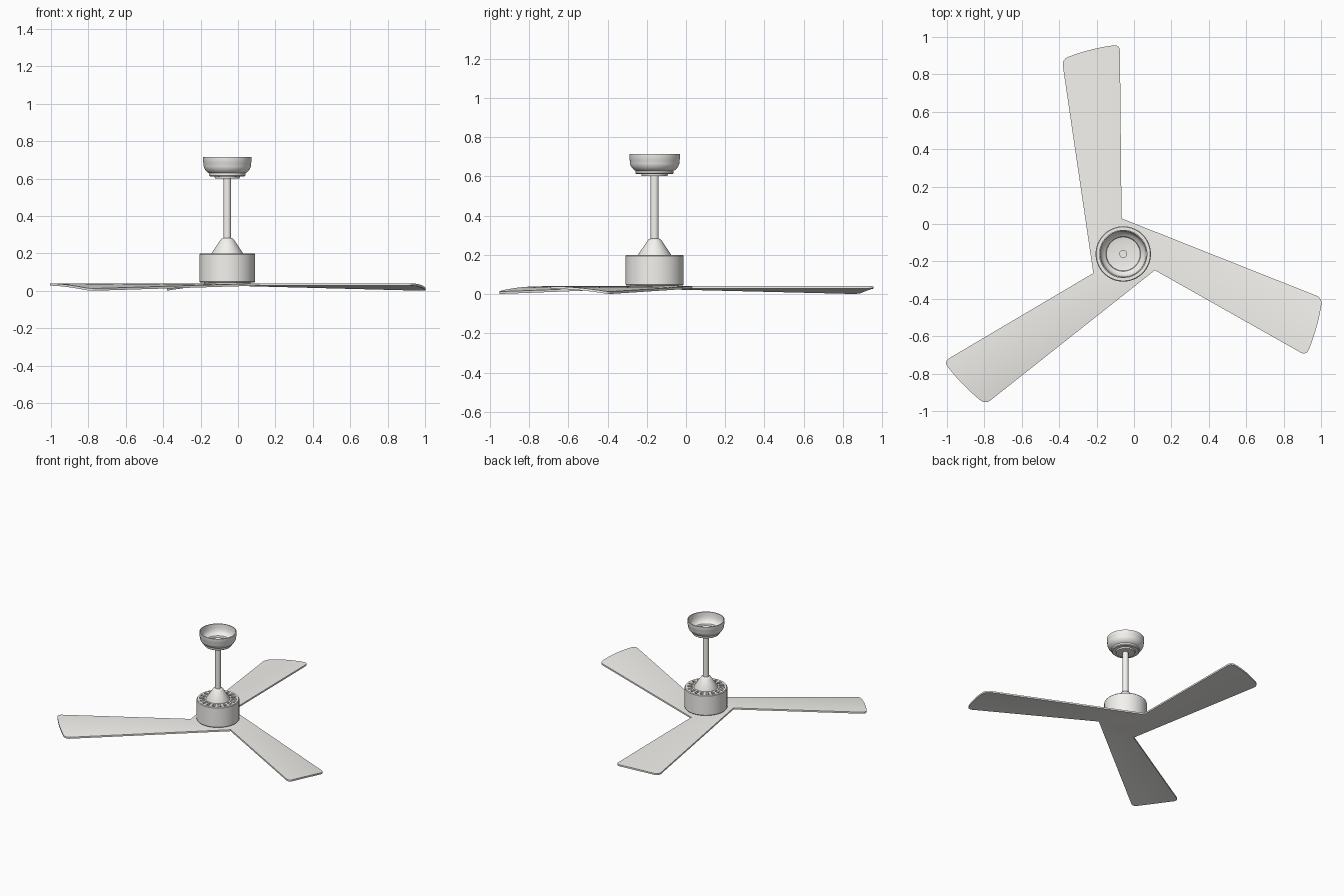
import bpy, bmesh, math
from mathutils import Vector, Matrix

if "Cube" in bpy.data.objects:
    bpy.data.objects.remove(bpy.data.objects["Cube"])

CX, CY = -0.0575, -0.16   # fan axis

paint = bpy.data.materials.new("off_white")
paint.diffuse_color = (0.90, 0.89, 0.86, 1)
paint.use_nodes = True
paint.node_tree.nodes["Principled BSDF"].inputs["Base Color"].default_value = paint.diffuse_color


def finish(name, bm, angle=35):
    bmesh.ops.recalc_face_normals(bm, faces=bm.faces[:])
    me = bpy.data.meshes.new(name)
    bm.to_mesh(me)
    bm.free()
    me.materials.append(paint)
    ob = bpy.data.objects.new(name, me)
    bpy.context.collection.objects.link(ob)
    ob.location = (CX, CY, 0)
    bpy.ops.object.select_all(action='DESELECT')
    ob.select_set(True)
    bpy.context.view_layer.objects.active = ob
    bpy.ops.object.shade_smooth_by_angle(angle=math.radians(angle))
    return ob


def lathe(name, profile, segs=64):
    bm = bmesh.new()
    vs = [bm.verts.new((r, 0, z)) for r, z in profile]
    es = [bm.edges.new(p) for p in zip(vs, vs[1:])]
    bmesh.ops.spin(bm, geom=vs + es, cent=(0, 0, 0), axis=(0, 0, 1),
                   angle=2 * math.pi, steps=segs, use_duplicate=False)
    bmesh.ops.remove_doubles(bm, verts=bm.verts[:], dist=1e-5)
    return finish(name, bm)


# Ceiling canopy: open stepped bowl
lathe("ceiling_canopy", [
    (0, 0.602), (0.066, 0.602), (0.068, 0.612), (0.092, 0.612), (0.097, 0.617),
    (0.097, 0.629), (0.103, 0.632), (0.113, 0.641), (0.121, 0.652), (0.126, 0.665),
    (0.127, 0.683), (0.129, 0.687), (0.129, 0.715), (0.123, 0.715), (0.122, 0.687),
    (0.118, 0.666), (0.11, 0.65), (0.093, 0.638), (0.09, 0.625), (0.062, 0.62), (0, 0.62)])

# Down rod
lathe("down_rod", [(0, 0.2), (0.021, 0.2), (0.021, 0.64), (0, 0.64)], 32)

# Cone cover over the motor
lathe("rod_cover", [(0, 0.175), (0.085, 0.175), (0.085, 0.2), (0.036, 0.273),
                    (0.030, 0.28), (0.022, 0.283), (0, 0.283)])

# Motor housing with recessed vent channel in its top
lathe("motor_housing", [
    (0, 0.045), (0.145, 0.045), (0.148, 0.049), (0.148, 0.195), (0.144, 0.2),
    (0.129, 0.2), (0.129, 0.175), (0.094, 0.175), (0.094, 0.2), (0, 0.2)])

# Spokes between the vents
bm = bmesh.new()
N = 18
for i in range(N):
    def ring(z):
        out = []
        for r, k in ((0.092, -0.25), (0.131, -0.25), (0.131, 0.25), (0.092, 0.25)):
            a = 2 * math.pi * (i + k) / N
            out.append(bm.verts.new((r * math.cos(a), r * math.sin(a), z)))
        return out
    lo, hi = ring(0.174), ring(0.1998)
    bm.faces.new(lo)
    bm.faces.new(hi)
    for j in range(4):
        k = (j + 1) % 4
        bm.faces.new((lo[j], lo[k], hi[k], hi[j]))
finish("vent_spokes", bm)

# Hub collar between housing and blades
lathe("hub_collar", [(0, 0.03), (0.125, 0.03), (0.125, 0.047), (0, 0.047)])

# Three blades joined by a flat centre triangle
TOP, DROP, RC, THICK = 0.04, 0.028, 0.032, 0.012
root_r = Vector((-0.009, 0.19))
root_l = Matrix.Rotation(math.radians(120), 2) @ root_r
tip_l, tip_r = Vector((-0.328, 1.04)), Vector((-0.018, 1.119))
M, U = 24, 16


def corner(d):
    return RC - math.sqrt(max(RC * RC - (RC - d) ** 2, 0)) if d < RC else 0


bm = bmesh.new()
loop = []
for b in range(3):
    rot = Matrix.Rotation(math.radians(120 * b), 2)
    cols = []
    for i in range(M + 1):
        v = 0.5 - 0.5 * math.cos(math.pi * i / M)
        a, e = root_l.lerp(root_r, v), tip_l.lerp(tip_r, v)
        d = e - a
        width = (tip_r - tip_l).length
        end = d.length + 0.012 * 4 * v * (1 - v) - corner(min(v, 1 - v) * width)
        col = []
        for j in range(U + 1):
            s = end / d.length * j / U
            p = rot @ (a + d * s)
            col.append(bm.verts.new((p.x, p.y, TOP - DROP * s * (1 - v) ** 2)))
        cols.append(col)
    for c0, c1 in zip(cols, cols[1:]):
        for j in range(U):
            bm.faces.new((c0[j], c0[j + 1], c1[j + 1], c1[j]))
    # root edge runs clockwise, so reverse it for the centre face
    loop += [c[0] for c in reversed(cols)]
seen = []
for p in loop:
    if not seen or (p.co - seen[-1].co).length > 1e-4:
        seen.append(p)
if (seen[0].co - seen[-1].co).length < 1e-4:
    seen.pop()
bm.faces.new(seen)
bmesh.ops.remove_doubles(bm, verts=bm.verts[:], dist=1e-4)
# drop a copy straight down and close the rim
ext = bmesh.ops.extrude_face_region(bm, geom=bm.faces[:], use_keep_orig=True)
low = [g for g in ext["geom"] if isinstance(g, bmesh.types.BMVert)]
bmesh.ops.translate(bm, verts=low, vec=(0, 0, -THICK))
finish("fan_blades", bm)
